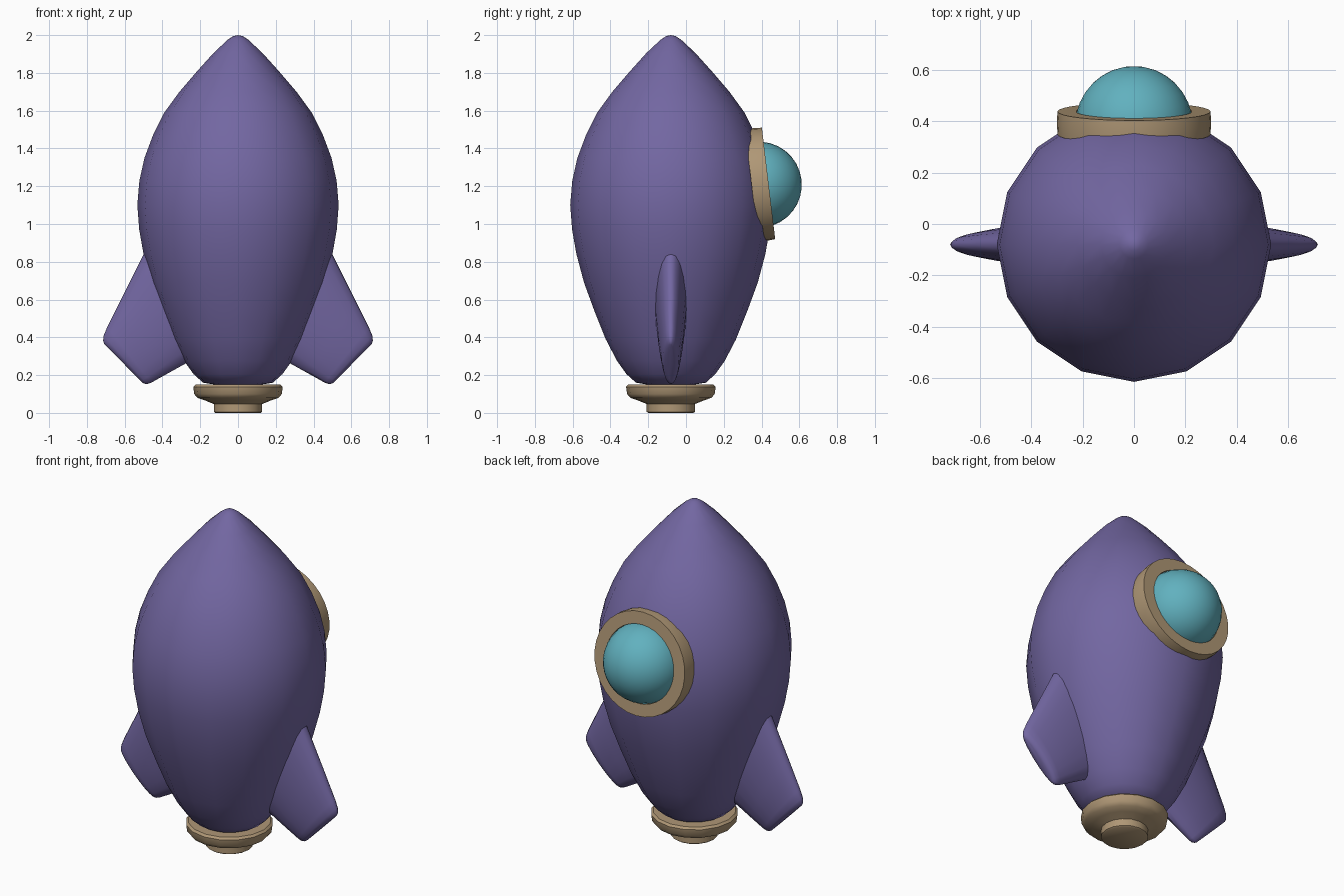
import bpy, bmesh, math
from mathutils import Vector, Matrix

if "Cube" in bpy.data.objects:
    bpy.data.objects.remove(bpy.data.objects["Cube"])

AXIS_Y = -0.08  # rocket axis is slightly forward of the origin


def material(name, rgb):
    m = bpy.data.materials.new(name)
    m.diffuse_color = (*rgb, 1)
    m.use_nodes = True
    m.node_tree.nodes["Principled BSDF"].inputs["Base Color"].default_value = m.diffuse_color
    return m


PURPLE = material("purple", (0.17, 0.135, 0.36))
TAN = material("tan", (0.43, 0.31, 0.18))
TEAL = material("teal", (0.12, 0.44, 0.52))


def make(name, bm, mat, angle=40):
    bmesh.ops.remove_doubles(bm, verts=bm.verts, dist=1e-5)
    bmesh.ops.recalc_face_normals(bm, faces=bm.faces)
    me = bpy.data.meshes.new(name)
    bm.to_mesh(me)
    bm.free()
    me.materials.append(mat)
    ob = bpy.data.objects.new(name, me)
    bpy.context.collection.objects.link(ob)
    bpy.ops.object.select_all(action='DESELECT')
    ob.select_set(True)
    bpy.context.view_layer.objects.active = ob
    bpy.ops.object.shade_smooth_by_angle(angle=math.radians(angle))
    return ob


def lathe(name, profile, sides, mat, matrix, closed=False, angle=40):
    """Spin (radius, z) points around local z."""
    bm = bmesh.new()
    vs = [bm.verts.new((r, 0, z)) for r, z in profile]
    pairs = list(zip(vs, vs[1:])) + ([(vs[-1], vs[0])] if closed else [])
    edges = [bm.edges.new(p) for p in pairs]
    bmesh.ops.spin(bm, geom=vs + edges, cent=(0, 0, 0), axis=(0, 0, 1),
                   angle=math.tau, steps=sides, use_merge=False)
    bm.transform(matrix)
    return make(name, bm, mat, angle)


upright = Matrix.Translation((0, AXIS_Y, 0))

# Hull
lathe("hull", [(0, 2.0), (0.025, 1.995), (0.055, 1.975), (0.13, 1.905), (0.22, 1.805),
               (0.31, 1.70), (0.39, 1.59), (0.45, 1.47), (0.495, 1.35), (0.522, 1.23),
               (0.533, 1.10), (0.523, 0.97), (0.50, 0.84), (0.46, 0.69), (0.405, 0.54),
               (0.345, 0.39), (0.285, 0.275), (0.235, 0.205), (0.185, 0.16), (0, 0.13)],
      16, PURPLE, upright, angle=50)

# Exhaust nozzle
lathe("nozzle", [(0, 0.15), (0.225, 0.15), (0.237, 0.138), (0.232, 0.10), (0.215, 0.08),
                 (0.175, 0.066), (0.128, 0.047), (0.128, 0.006), (0.12, 0), (0, 0)],
      16, TAN, upright)

# Porthole rim and glass, tilted to follow the hull
face = Matrix.Translation((0, 0.437, 1.215)) @ Matrix.Rotation(math.radians(-90 + 6.8), 4, 'X')
lathe("porthole_rim", [(0.225, -0.09), (0.297, -0.09), (0.300, -0.04), (0.297, 0.0), (0.225, 0.0)],
      32, TAN, face, closed=True)

bm = bmesh.new()
bmesh.ops.create_uvsphere(bm, u_segments=32, v_segments=16, radius=0.228)
bm.transform(Matrix.Translation((0, 0.385, 1.208)) @ Matrix.Rotation(math.radians(-83), 4, 'X'))
make("porthole_glass", bm, TEAL, 60)

# Fin: oval sections swept from root to tip, mirrored to the other side
lead0, lead1 = Vector((0.50, 0, 0.84)), Vector((0.727, 0, 0.385))
trail0, trail1 = Vector((0.28, 0, 0.26)), Vector((0.49, 0, 0.143))
N = 20
bm = bmesh.new()
rings = []
# (position along span, chord scale, half thickness)
for t, chord, thick in [(-0.3, 1, 0.088), (0, 1, 0.082), (0.5, 1, 0.066), (0.85, 1, 0.05),
                        (0.94, 0.98, 0.043), (0.985, 0.92, 0.03), (1.0, 0.84, 0.015)]:
    a, b = lead0.lerp(lead1, t), trail0.lerp(trail1, t)
    mid, half = (a + b) / 2, (a - b) / 2 * chord
    rings.append([bm.verts.new(mid + half * math.cos(k * math.tau / N)
                               + Vector((0, AXIS_Y + thick * math.sin(k * math.tau / N), 0)))
                  for k in range(N)])
for r0, r1 in zip(rings, rings[1:]):
    for k in range(N):
        bm.faces.new((r0[k], r0[(k + 1) % N], r1[(k + 1) % N], r1[k]))
bm.faces.new(rings[0])
bm.faces.new(rings[-1])
fin = make("side_fins", bm, PURPLE, 60)
fin.modifiers.new("mirror", 'MIRROR')
